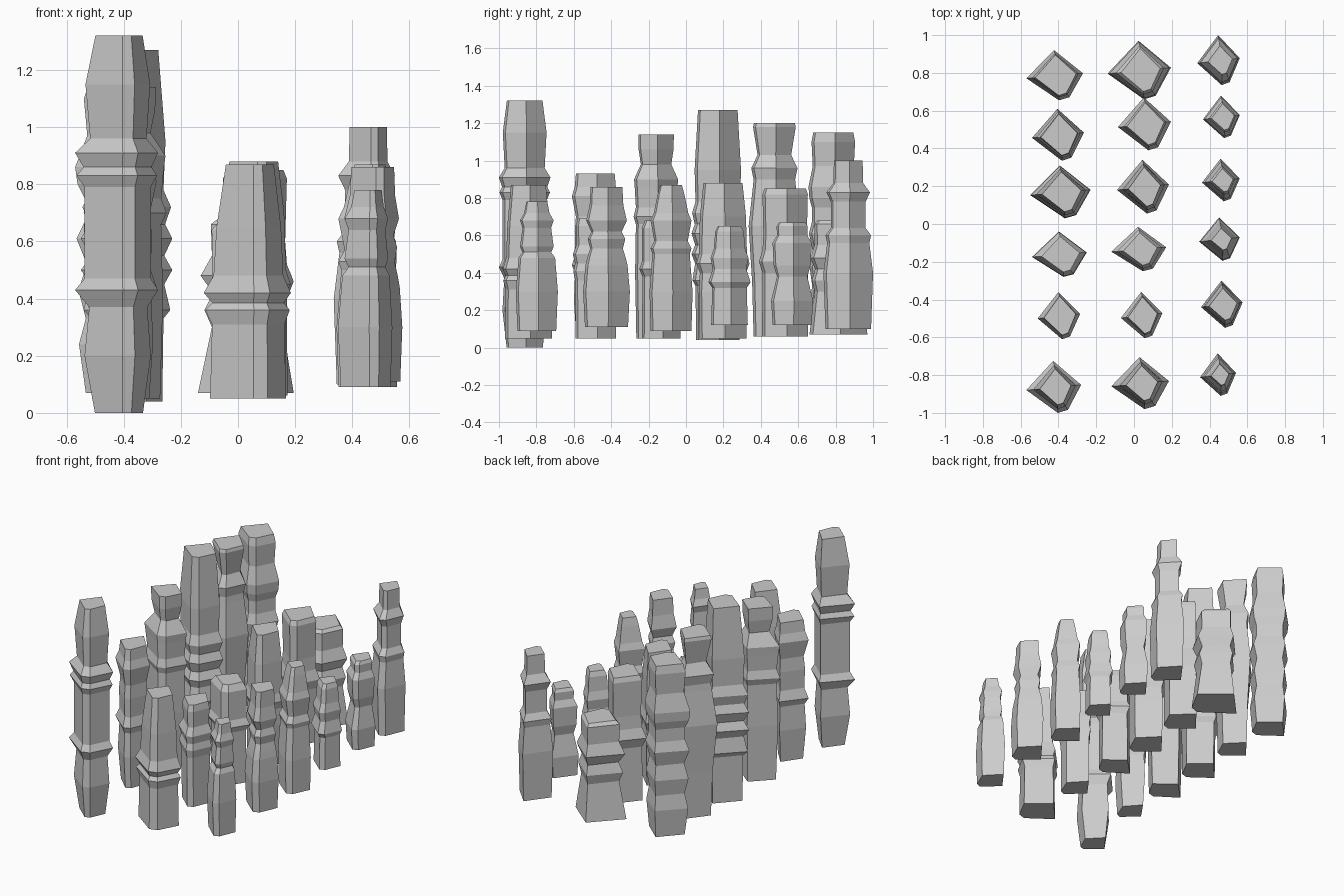
import bpy, bmesh

# Five-sided kite cross-section: west, south, south-east, east, north
SECTION = [(-1, -.12), (.15, -1), (.52, -.88), (1, .08), (-.02, 1)]


def pillar(name, x0, x1, y0, y1, profile, depth_power=.65):
    """Loft the kite section up a (height, scale) profile inside a footprint box.
    A depth_power under 1 makes the depth vary less than the width."""
    bm = bmesh.new()
    cx, cy, hw, hd = (x0 + x1) / 2, (y0 + y1) / 2, (x1 - x0) / 2, (y1 - y0) / 2
    rings = []
    for z, s in profile:
        sy = s ** depth_power
        rings.append([bm.verts.new((cx + .02 * (1 - s) + u * hw * s, cy + v * hd * sy, z))
                      for u, v in SECTION])
    n = len(SECTION)
    for a, b in zip(rings, rings[1:]):
        for i in range(n):
            j = (i + 1) % n
            bm.faces.new((a[i], a[j], b[j], b[i]))
    bm.faces.new(rings[0][::-1])
    bm.faces.new(rings[-1])
    mesh = bpy.data.meshes.new(name)
    bm.to_mesh(mesh)
    bm.free()
    bpy.context.collection.objects.link(bpy.data.objects.new(name, mesh))


# Left row: the tallest pillars, front to back
pillar("left_pillar_1", -.57, -.28, -1, -.725,
       [(0, .58), (.2, .8), (.37, .7), (.43, 1), (.47, .8), (.79, .8),
        (.83, .97), (.86, .82), (.91, 1), (.96, .68), (1.15, .78), (1.32, .57)])
pillar("left_pillar_2", -.51, -.285, -.61, -.36,
       [(.05, .72), (.25, .87), (.4, .8), (.44, 1), (.5, .78), (.62, .82),
        (.7, .75), (.81, 1), (.86, .82), (.93, .75)])
pillar("left_pillar_3", -.54, -.25, -.28, -.04,
       [(.05, .82), (.4, .9), (.66, .85), (.7, 1), (.75, .85), (.85, .92),
        (.9, .97), (.98, .55), (1.06, .68), (1.14, .7)])
pillar("left_pillar_4", -.55, -.23, .03, .31,
       [(.04, .75), (.33, .78), (.36, .95), (.45, .8), (.5, 1), (.55, .8),
        (.61, 1), (.66, .82), (.72, .97), (.78, .78), (.95, .83), (1.27, .65)])
pillar("left_pillar_5", -.54, -.265, .335, .61,
       [(.06, .72), (.35, .8), (.65, 1), (.86, .76), (.9, .72), (.96, .85),
        (1.03, .52), (1.18, .75), (1.2, .7)])
pillar("left_pillar_6", -.57, -.27, .655, .92,
       [(.07, .78), (.24, .92), (.33, .78), (.43, .93), (.52, .76), (.61, .97),
        (.67, .8), (.75, .8), (.8, .95), (.86, 1), (.97, .75), (1.1, .82), (1.15, .72)])

# Middle row
pillar("middle_pillar_1", -.12, .185, -.98, -.705,
       [(.05, .87), (.31, .83), (.36, .97), (.385, .82), (.42, 1), (.48, .8),
        (.65, .74), (.87, .55)])
pillar("middle_pillar_2", -.07, .15, -.605, -.36,
       [(.05, .82), (.36, .85), (.41, .97), (.45, .85), (.5, 1), (.55, .75),
        (.65, .8), (.69, .7)])
pillar("middle_pillar_3", -.12, .17, -.25, -.015,
       [(.05, .82), (.38, .78), (.42, 1), (.46, .82), (.64, .83), (.68, .62)])
pillar("middle_pillar_4", -.09, .185, .055, .34,
       [(.05, .82), (.3, .86), (.4, .8), (.45, 1), (.5, .85), (.7, .8), (.88, .62)])
pillar("middle_pillar_5", -.085, .195, .39, .67,
       [(.06, .82), (.4, .8), (.46, 1), (.52, .8), (.6, .75), (.82, .8), (.85, .7)])
pillar("middle_pillar_6", -.14, .195, .66, .97,
       [(.07, 1), (.3, .74), (.36, .88), (.42, .72), (.48, .95), (.55, .74),
        (.66, .76), (.68, .62)])

# Right row: the slimmest pillars
pillar("right_pillar_1", .35, .54, -.91, -.685,
       [(.09, .92), (.3, 1), (.48, .87), (.51, .68), (.54, .8), (.64, .68),
        (.68, .8), (.72, .6), (.78, .5)], 1)
pillar("right_pillar_2", .355, .575, -.55, -.3,
       [(.11, .92), (.3, 1), (.44, .9), (.48, .82), (.53, .7), (.58, .8),
        (.62, .65), (.68, .87), (.76, .72), (.86, .68)], 1)
pillar("right_pillar_3", .345, .56, -.195, .035,
       [(.09, .95), (.3, 1), (.5, .87), (.53, .95), (.57, .78), (.68, .95),
        (.72, .8), (.82, .62), (.87, .5)], 1)
pillar("right_pillar_4", .36, .56, .12, .345,
       [(.12, .87), (.32, .82), (.35, 1), (.42, .8), (.48, .9), (.53, .74),
        (.62, .68), (.65, .55)], 1)
pillar("right_pillar_5", .365, .56, .455, .68,
       [(.12, .92), (.25, 1), (.38, .72), (.44, .88), (.56, .93), (.6, .72),
        (.65, .74), (.67, .62)], 1)
pillar("right_pillar_6", .335, .56, .735, 1,
       [(.1, .92), (.4, 1), (.56, .85), (.6, .92), (.64, .7), (.78, .7),
        (.83, .88), (.88, .6), (1.0, .58)], 1)
